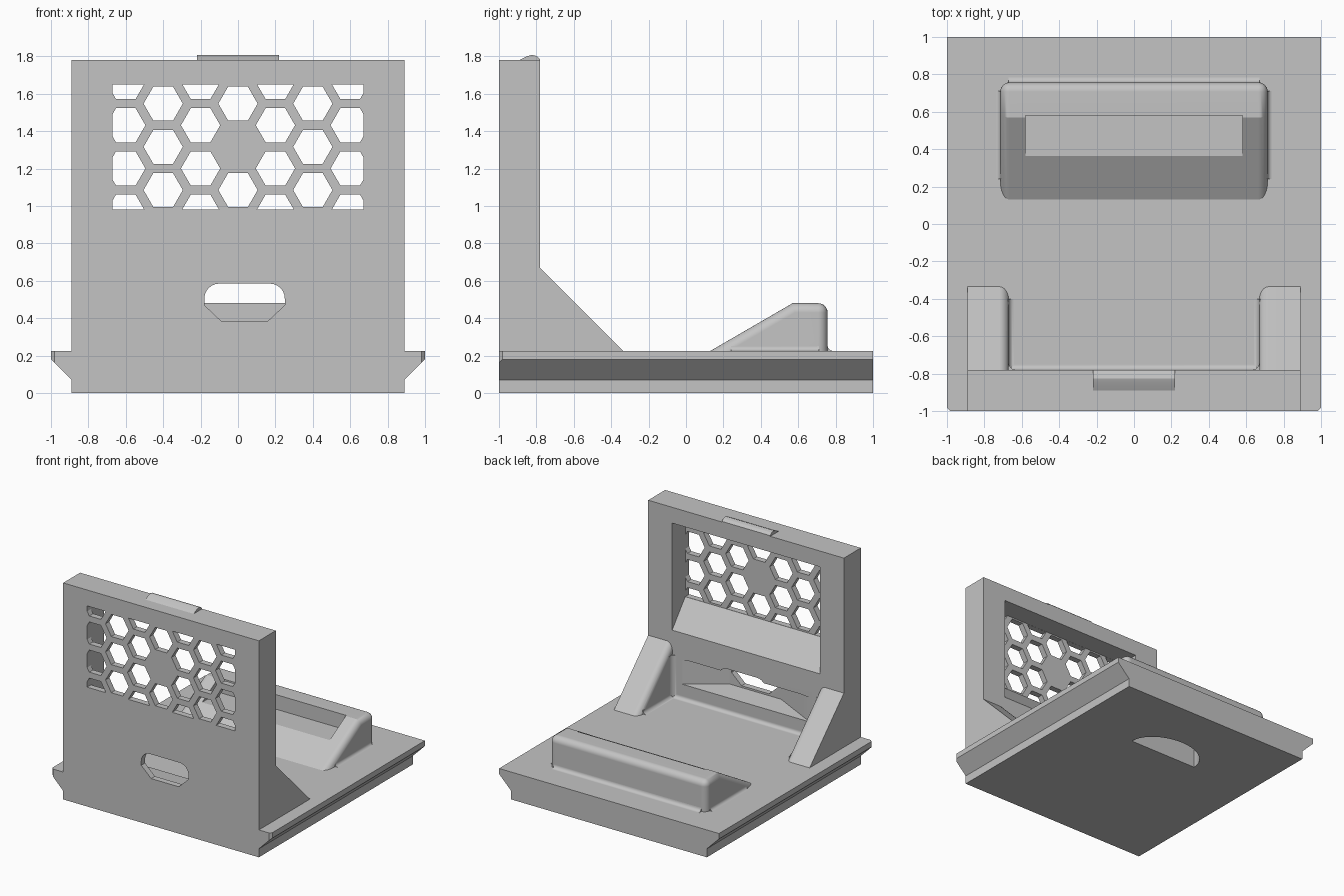
import bpy, bmesh
from math import sin, cos, pi, radians
from mathutils import Vector

if "Cube" in bpy.data.objects:
    bpy.data.objects.remove(bpy.data.objects["Cube"], do_unlink=True)

grey = bpy.data.materials.new("plain_grey")
grey.use_nodes = True
grey.diffuse_color = (0.55, 0.55, 0.55, 1)
grey.node_tree.nodes["Principled BSDF"].inputs["Base Color"].default_value = (0.55, 0.55, 0.55, 1)


def finish(name, bm):
    bmesh.ops.recalc_face_normals(bm, faces=bm.faces)
    mesh = bpy.data.meshes.new(name)
    bm.to_mesh(mesh)
    bm.free()
    mesh.materials.append(grey)
    ob = bpy.data.objects.new(name, mesh)
    bpy.context.scene.collection.objects.link(ob)
    return ob


def prism(name, axis, pts, a, b, round_if=None, radius=0.05, segments=6):
    """Extrude a profile along an axis, optionally rounding chosen edges."""
    bm = bmesh.new()

    def place(p, t):
        v = list(p)
        v.insert(axis, t)
        return bm.verts.new(v)
    lo, hi = [place(p, a) for p in pts], [place(p, b) for p in pts]
    bm.faces.new(lo)
    bm.faces.new(hi)
    for i in range(len(pts)):
        j = (i + 1) % len(pts)
        bm.faces.new((lo[i], lo[j], hi[j], hi[i]))
    bmesh.ops.recalc_face_normals(bm, faces=bm.faces)
    if round_if:
        edges = [e for e in bm.edges if round_if(e.verts[0].co, e.verts[1].co)]
        bmesh.ops.bevel(bm, geom=edges, offset=radius, segments=segments,
                        profile=0.5, affect='EDGES')
    return finish(name, bm)


def box(name, x0, x1, y0, y1, z0, z1):
    return prism(name, 2, [(x0, y0), (x1, y0), (x1, y1), (x0, y1)], z0, z1)


def fillet(name, axis, corner, dirs, a, b, r=0.04):
    """Concave strip softening an inside corner."""
    e = 0.012
    sec = [(-e, -e), (r, -e)]
    sec += [(r - r * sin(t * pi / 12), r - r * cos(t * pi / 12)) for t in range(7)]
    sec.append((-e, r))
    pts = [(corner[0] + dirs[0] * u, corner[1] + dirs[1] * v) for u, v in sec]
    return prism(name, axis, pts, a, b)


def combine(target, other, operation):
    mod = target.modifiers.new("combine", 'BOOLEAN')
    mod.operation, mod.solver, mod.object = operation, 'EXACT', other
    bpy.context.view_layer.objects.active = target
    bpy.ops.object.modifier_apply(modifier=mod.name)
    bpy.data.objects.remove(other, do_unlink=True)


# Base plate with flared side rails and clipped front corners
half = [(0.89, 0), (0.89, 0.07), (1, 0.18), (1, 0.225)]
stand = prism("bracket_stand", 1, half + [(-x, z) for x, z in reversed(half)], -1, 1,
              lambda p, q: min(abs(p.x), abs(q.x)) > 0.99 and max(p.y, q.y) < -0.9
              and abs(p.z - q.z) > 0.01, 0.018, 1)

# Upright wall and the latch bump on its top edge
parts = [box("wall", -0.89, 0.89, -1, -0.78, 0, 1.78),
         prism("latch", 0, [(-0.89, 1.75), (-0.89, 1.78), (-0.85, 1.8), (-0.825, 1.808),
                            (-0.8, 1.802), (-0.78, 1.785), (-0.78, 1.75)], -0.22, 0.22)]

# Gussets with a rounded inner edge and soft inside corners
for s in (-1, 1):
    parts.append(prism("gusset", 0, [(-0.85, 0.2), (-0.85, 0.74), (-0.31, 0.2)], s * 0.67, s * 0.89,
                       lambda p, q: max(abs(p.x), abs(q.x)) < 0.7
                       and abs(p.y - q.y) > 0.1 and abs(p.z - q.z) > 0.1))
    parts.append(fillet("gusset_fillet", 1, (s * 0.67, 0.225), (-s, 1), -0.79, -0.4, 0.03))
    parts.append(fillet("corner_fillet", 2, (s * 0.67, -0.78), (-s, 1), 0.21, 0.57, 0.04))
parts.append(fillet("wall_fillet", 0, (-0.78, 0.225), (1, 1), -0.69, 0.69, 0.03))

# Wedge-shaped stop with rounded edges
parts.append(prism("rear_stop", 0, [(0.087, 0.2), (0.57, 0.48), (0.757, 0.48), (0.757, 0.2)],
                   -0.715, 0.715,
                   lambda p, q: max(p.z, q.z) > 0.3 and not (abs(p.y - 0.57) < 0.01
                                                            and abs(q.y - 0.57) < 0.01)))
parts.append(fillet("stop_rear_fillet", 0, (0.757, 0.225), (1, 1), -0.67, 0.67, 0.03))
for s in (-1, 1):
    parts.append(fillet("stop_side_fillet", 1, (s * 0.715, 0.225), (s, 1), 0.24, 0.71, 0.025))

for part in parts:
    combine(stand, part, 'UNION')

# Pocket behind the grille, with a sloping sill
cutters = [prism("grille_pocket", 0, [(-0.7, 1.65), (-0.95, 1.65), (-0.95, 0.98),
                                      (-0.78, 0.77), (-0.7, 0.67)], -0.672, 0.672)]

# Honeycomb openings, trimmed to a rectangle; the middle cell stays solid
bm = bmesh.new()
pitch, mid = 0.231, 1.316
for col in range(-3, 4):
    rows = (-1, 0, 1) if col % 2 == 0 else (-1.5, -0.5, 0.5, 1.5)
    for row in rows:
        if col == 0 and row == 0:
            continue
        bm.faces.new([bm.verts.new((col * 0.2 + 0.105 * cos(k * pi / 3), -1.1,
                                    mid + row * pitch + 0.105 * sin(k * pi / 3)))
                      for k in range(6)])
for co, no in (((0.672, 0, 0), (1, 0, 0)), ((-0.672, 0, 0), (-1, 0, 0)),
               ((0, 0, 1.649), (0, 0, 1)), ((0, 0, 0.981), (0, 0, -1))):
    bmesh.ops.bisect_plane(bm, geom=bm.verts[:] + bm.edges[:] + bm.faces[:],
                           plane_co=co, plane_no=no, clear_outer=True)
ext = bmesh.ops.extrude_face_region(bm, geom=bm.faces[:], use_keep_orig=True)
bmesh.ops.translate(bm, vec=(0, 0.24, 0),
                    verts=[g for g in ext["geom"] if isinstance(g, bmesh.types.BMVert)])
cutters.append(finish("honeycomb", bm))

# Cable slot: round upper corners, chamfered lower corners
r = 0.08
slot = [(-0.09, 0.385), (0.16, 0.385), (0.25, 0.47)]
for cx, start in ((0.25 - r, 0), (-0.18 + r, pi / 2)):
    slot += [(cx + r * cos(start + k * pi / 12), 0.585 - r + r * sin(start + k * pi / 12))
             for k in range(7)]
slot.append((-0.18, 0.47))
cutters.append(prism("cable_slot", 1, slot, -1.1, -0.7))

# Funnel leading into the slot from behind
bm = bmesh.new()
for x0, x1, y, z0, z1 in ((-0.58, 0.58, -0.73, 0.35, 0.55), (-0.58, 0.58, -0.78, 0.35, 0.55),
                          (-0.2, 0.27, -0.95, 0.37, 0.58)):
    for x in (x0, x1):
        for z in (z0, z1):
            bm.verts.new((x, y, z))
bmesh.ops.convex_hull(bm, input=bm.verts[:])
bmesh.ops.dissolve_limit(bm, angle_limit=radians(1), verts=bm.verts[:], edges=bm.edges[:])
cutters.append(finish("funnel", bm))

# Step cut into the stop, and the half-oval recess underneath
cutters.append(box("stop_step", -0.58, 0.58, 0.35, 0.58, 0.36, 0.6))
cutters.append(prism("underside_recess", 2,
                     [(0.32 * cos(k * pi / 20), 0.355 + 0.235 * sin(k * pi / 20))
                      for k in range(21)], -0.1, 0.28))

for cutter in cutters:
    combine(stand, cutter, 'DIFFERENCE')

# Smooth the rounded edges while keeping flats crisp
stand.data.materials.clear()
stand.data.materials.append(grey)
for poly in stand.data.polygons:
    poly.material_index = 0
bpy.ops.object.select_all(action='DESELECT')
stand.select_set(True)
bpy.context.view_layer.objects.active = stand
bpy.ops.object.shade_smooth_by_angle(angle=radians(25))
weighted = stand.modifiers.new("flat_normals", 'WEIGHTED_NORMAL')
weighted.keep_sharp = True
